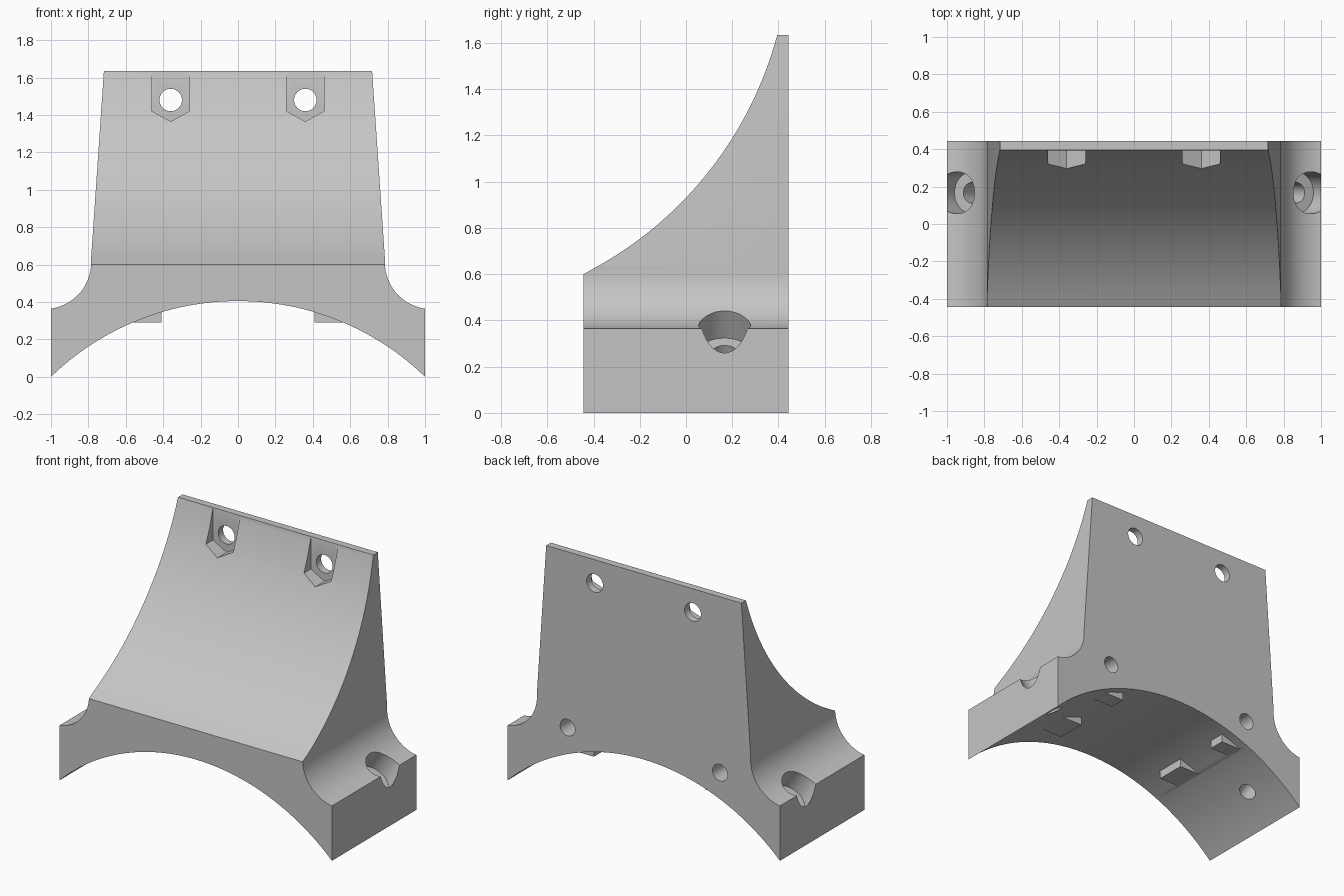
import bpy, bmesh, math
from mathutils import Vector, Matrix

cube = bpy.data.objects.get("Cube")
if cube:
    bpy.data.objects.remove(cube, do_unlink=True)

grey = bpy.data.materials.new("light_grey")
grey.use_nodes = True
COLOR = (0.56, 0.56, 0.56, 1)
grey.diffuse_color = COLOR
grey.node_tree.nodes["Principled BSDF"].inputs["Base Color"].default_value = COLOR


def finish(bm, name):
    bmesh.ops.recalc_face_normals(bm, faces=bm.faces)
    mesh = bpy.data.meshes.new(name)
    bm.to_mesh(mesh)
    bm.free()
    mesh.materials.append(grey)
    obj = bpy.data.objects.new(name, mesh)
    bpy.context.collection.objects.link(obj)
    return obj


def prism(name, points, offset):
    """Extrude a closed outline of 3D points along offset."""
    bm = bmesh.new()
    face = bm.faces.new([bm.verts.new(p) for p in points])
    new = bmesh.ops.extrude_face_region(bm, geom=[face])["geom"]
    bmesh.ops.translate(bm, vec=offset, verts=[v for v in new if isinstance(v, bmesh.types.BMVert)])
    return finish(bm, name)


def cylinder(name, start, end, radius):
    start, end = Vector(start), Vector(end)
    axis = end - start
    turn = axis.to_track_quat("Z", "Y").to_matrix().to_4x4()
    bm = bmesh.new()
    bmesh.ops.create_cone(bm, cap_ends=True, segments=40, radius1=radius, radius2=radius,
                          depth=axis.length, matrix=Matrix.Translation((start + end) / 2) @ turn)
    return finish(bm, name)


def arc(center, radius, a0, a1, steps):
    return [(center[0] + radius * math.cos(a0 + (a1 - a0) * i / steps),
             center[1] + radius * math.sin(a0 + (a1 - a0) * i / steps)) for i in range(steps + 1)]


def boolean(target, tool, operation):
    mod = target.modifiers.new(operation.lower(), "BOOLEAN")
    mod.operation = operation
    mod.solver = "EXACT"
    mod.object = tool
    bpy.context.view_layer.objects.active = target
    bpy.ops.object.modifier_apply(modifier=mod.name)
    bpy.data.objects.remove(tool, do_unlink=True)


DEPTH = 0.443
TOP = 1.635

# Front outline: arched underside, end faces, fillets, tapering back plate
ARCH_R, ARCH_Z = 1.437, -1.032
half = math.asin(1 / ARCH_R)
underside = arc((0, ARCH_Z), ARCH_R, math.pi / 2 + half, math.pi / 2 - half, 64)
fillet = arc((1.035, 0.612), 0.25, math.radians(262), math.radians(176), 20)
right_side = fillet + [(0.717, TOP)]
left_side = [(-x, z) for x, z in reversed(right_side)]
outline = underside + right_side + left_side
body = prism("saddle_bracket", [(x, -DEPTH, z) for x, z in outline], (0, 2 * DEPTH, 0))

# Side outline: concave sweep from front lip up to the thin top edge
sweep_c, sweep_r = (-1.178, 2.053), 1.627
a0 = math.atan2(0.6 - sweep_c[1], -DEPTH - sweep_c[0])
a1 = math.atan2(TOP - sweep_c[1], 0.395 - sweep_c[0])
sweep = arc(sweep_c, sweep_r, a0, a1, 48)
sweep[0], sweep[-1] = (-DEPTH, 0.6), (0.395, TOP)
cut = [(-0.6, 0.6)] + sweep + [(0.395, 1.8), (-0.6, 1.8)]
boolean(body, prism("sweep_cutter", [(-1.2, y, z) for y, z in cut], (2.4, 0, 0)), "DIFFERENCE")

for s in (-1, 1):
    # Upper bolt holes with pointed nut pockets
    x = 0.36 * s
    pocket = [(x - 0.1, 1.7), (x - 0.1, 1.42), (x, 1.365), (x + 0.1, 1.42), (x + 0.1, 1.7)]
    boolean(body, prism("pocket_cutter", [(px, 0.2, pz) for px, pz in pocket], (0, 0.194, 0)), "DIFFERENCE")
    boolean(body, cylinder("bolt_cutter", (x, 0.3, 1.48), (x, 0.6, 1.48), 0.06), "DIFFERENCE")

    # Lower blind bolt holes in the back
    boolean(body, cylinder("blind_cutter", (0.56 * s, 0.2, 0.467), (0.56 * s, 0.6, 0.467), 0.055), "DIFFERENCE")

    # Counterbored screw holes, square to the arch
    def along(r):
        return (0.557 * r * s, 0.167, ARCH_Z + 0.831 * r)
    boolean(body, cylinder("counterbore_cutter", along(1.556), along(2.0), 0.112), "DIFFERENCE")
    boolean(body, cylinder("screw_cutter", along(1.35), along(1.6), 0.055), "DIFFERENCE")

    # Small blocks standing proud of the arch
    for y0, y1 in ((-0.23, -0.03), (0.27, 0.38)):
        block = [(0.41 * s, y0, 0.29), (0.6 * s, y0, 0.29), (0.6 * s, y0, 0.38), (0.41 * s, y0, 0.38)]
        boolean(body, prism("arch_block", block, (0, y1 - y0, 0)), "UNION")

# Rest on the ground and shade
low = min(v.co.z for v in body.data.vertices)
body.data.transform(Matrix.Translation((0, 0, -low)))
bpy.ops.object.select_all(action="DESELECT")
body.select_set(True)
bpy.context.view_layer.objects.active = body
bpy.ops.object.shade_smooth_by_angle(angle=math.radians(25))
